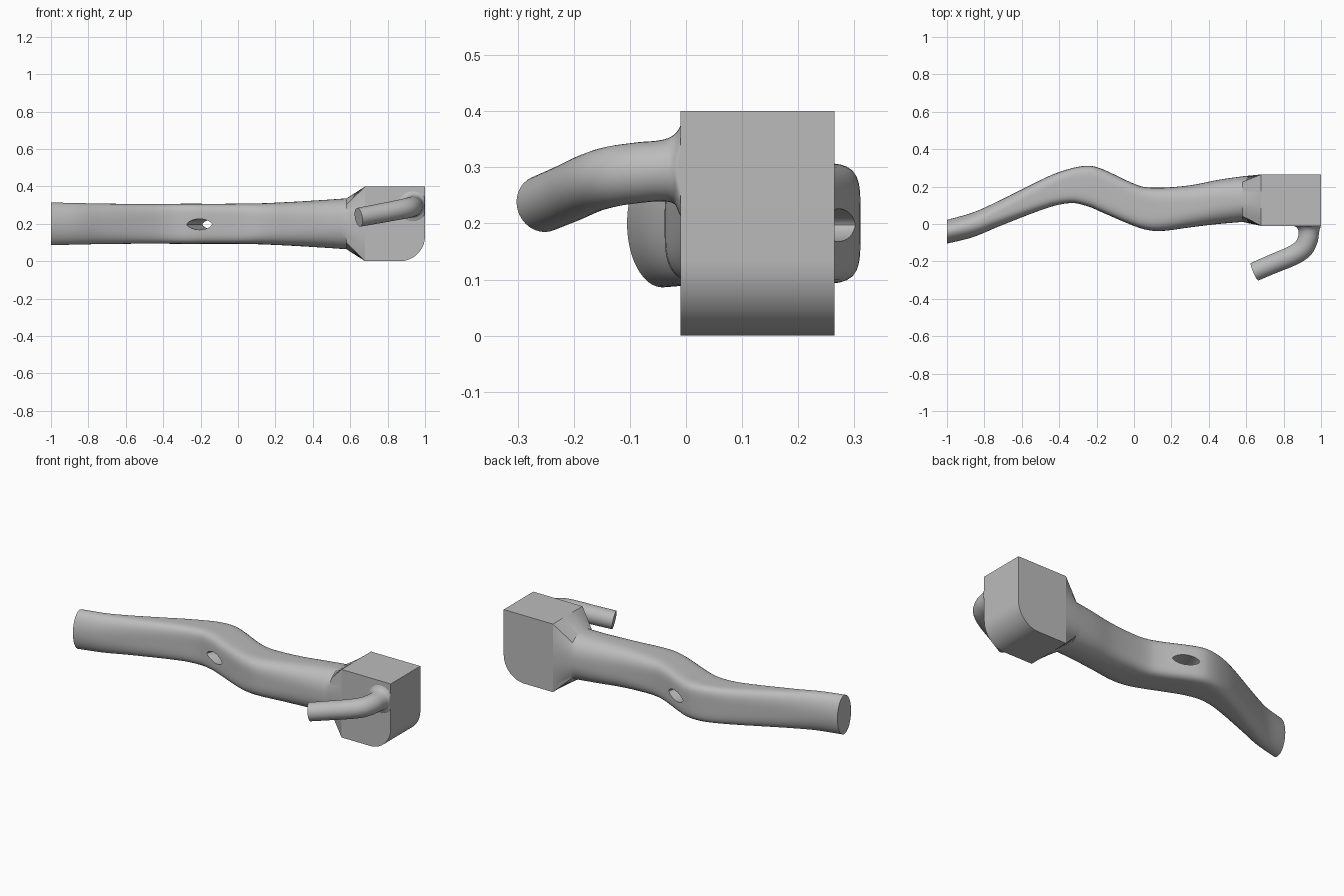
import bpy, bmesh, math
from mathutils import Vector

cube = bpy.data.objects.get("Cube")
if cube:
    bpy.data.objects.remove(cube, do_unlink=True)

grey = bpy.data.materials.new("plain_grey")
grey.use_nodes = True
COLOUR = (0.5, 0.5, 0.5, 1)
grey.diffuse_color = COLOUR
grey.node_tree.nodes["Principled BSDF"].inputs["Base Color"].default_value = COLOUR


def loft(name, rings):
    """Skin closed rings of points and cap both ends."""
    bm = bmesh.new()
    loops = [[bm.verts.new(p) for p in ring] for ring in rings]
    for a, b in zip(loops, loops[1:]):
        for i in range(len(a)):
            j = (i + 1) % len(a)
            bm.faces.new((a[i], a[j], b[j], b[i]))
    bm.faces.new(loops[0])
    bm.faces.new(loops[-1])
    bmesh.ops.recalc_face_normals(bm, faces=bm.faces)
    mesh = bpy.data.meshes.new(name)
    bm.to_mesh(mesh)
    bm.free()
    mesh.materials.append(grey)
    obj = bpy.data.objects.new(name, mesh)
    bpy.context.collection.objects.link(obj)
    return obj


def smooth(obj, angle=30):
    bpy.ops.object.select_all(action="DESELECT")
    obj.select_set(True)
    bpy.context.view_layer.objects.active = obj
    bpy.ops.object.shade_smooth_by_angle(angle=math.radians(angle))


def spline(keys, steps):
    """Smooth curve through rows, using the first column or distance as parameter."""
    keys = [Vector(k) for k in keys]
    t = [0]
    for a, b in zip(keys, keys[1:]):
        t.append(t[-1] + (b.xyz - a.xyz).length)
    last = len(keys) - 1
    slope = [(keys[min(i + 1, last)] - keys[max(i - 1, 0)])
             / (t[min(i + 1, last)] - t[max(i - 1, 0)]) for i in range(last + 1)]
    out = []
    for i in range(last):
        h = t[i + 1] - t[i]
        for s in range(steps):
            u = s / steps
            out.append(keys[i] * (2 * u**3 - 3 * u**2 + 1) + keys[i + 1] * (3 * u**2 - 2 * u**3)
                       + slope[i] * h * (u**3 - 2 * u**2 + u) + slope[i + 1] * h * (u**3 - u**2))
    return out + [keys[-1]]


def section(x, front, back, half, n):
    """Superellipse in the plane of x; high n gives a box."""
    ring = []
    for i in range(64):
        a = math.tau * i / 64
        c, s = math.cos(a), math.sin(a)
        m = max(abs(c), abs(s))
        r = 1 / (m * ((abs(c) / m)**n + (abs(s) / m)**n)**(1 / n))
        ring.append((x, (front + back) / 2 + r * c * (back - front) / 2, 0.2 + r * s * half))
    return ring


# Wavy handle: x, front y, back y, half height, squareness
handle_keys = [
    (-1.0, -0.105, 0.022, 0.114, 2.0),
    (-0.86, -0.07, 0.062, 0.111, 2.2),
    (-0.72, -0.012, 0.125, 0.108, 2.7),
    (-0.45, 0.09, 0.258, 0.106, 4),
    (-0.33, 0.112, 0.299, 0.107, 5),
    (-0.24, 0.092, 0.311, 0.108, 5),
    (-0.17, 0.062, 0.294, 0.107, 5),
    (0.03, -0.021, 0.204, 0.108, 4.5),
    (0.13, -0.038, 0.194, 0.110, 3.8),
    (0.3, -0.018, 0.207, 0.118, 3),
    (0.45, 0.0, 0.236, 0.127, 2.6),
    (0.58, 0.011, 0.255, 0.136, 2.4),
]
rings = [section(*k) for k in spline(handle_keys, 5)]
# Flared collar ends in a rectangle against the head
rings.append(section(0.68, -0.01, 0.265, 0.2, 400))
handle = loft("handle", rings)

# Lens-shaped hole square to the handle's slope
across, along = Vector((0.39, 0.92, 0)), Vector((0.92, -0.39, 0))
hole_rings = []
for d in (-0.2, 0.45):
    centre = Vector((-0.207, 0.075, 0.197)) + across * d
    hole_rings.append([centre + along * 0.073 * math.cos(a)
                       + Vector((0, 0, 0.029 * math.sin(a) * abs(math.sin(a))**0.3))
                       for a in (math.tau * i / 40 for i in range(40))])
cutter = loft("hole_cutter", hole_rings)
cutter.hide_render = True
cut = handle.modifiers.new("hole", "BOOLEAN")
cut.object = cutter
cut.solver = "EXACT"
bpy.context.view_layer.objects.active = handle
bpy.ops.object.modifier_apply(modifier="hole")
bpy.data.objects.remove(cutter, do_unlink=True)
smooth(handle)

# Head block with one rounded lower corner
R = 0.135
outline = [(0.68, 0), (0.68, 0.4), (1, 0.4)]
outline += [(1 - R + R * math.cos(a), R - R * math.sin(a))
            for a in (math.pi / 2 * i / 16 for i in range(17))]
head = loft("head_block", [[(x, y, z) for x, z in outline] for y in (-0.01, 0.265)])
smooth(head)

# Bent peg with a flared root: x, y, z, radius
peg_keys = [
    (0.935, -0.008, 0.295, 0.084),
    (0.935, -0.02, 0.295, 0.063),
    (0.935, -0.04, 0.294, 0.055),
    (0.93, -0.08, 0.291, 0.054),
    (0.905, -0.13, 0.284, 0.054),
    (0.85, -0.168, 0.273, 0.053),
    (0.75, -0.21, 0.254, 0.052),
    (0.645, -0.255, 0.235, 0.051),
]
path = spline(peg_keys, 4)
rings = []
for i, p in enumerate(path):
    d = (path[min(i + 1, len(path) - 1)].xyz - path[max(i - 1, 0)].xyz).normalized()
    side = d.cross(Vector((0, 0, 1))).normalized()
    up = side.cross(d)
    ring = [p.xyz + p.w * (side * math.cos(a) + up * math.sin(a))
            for a in (math.tau * k / 32 for k in range(32))]
    for v in ring:
        v.x = min(v.x, 0.998)
    rings.append(ring)
peg = loft("bent_peg", rings)
smooth(peg, 40)
